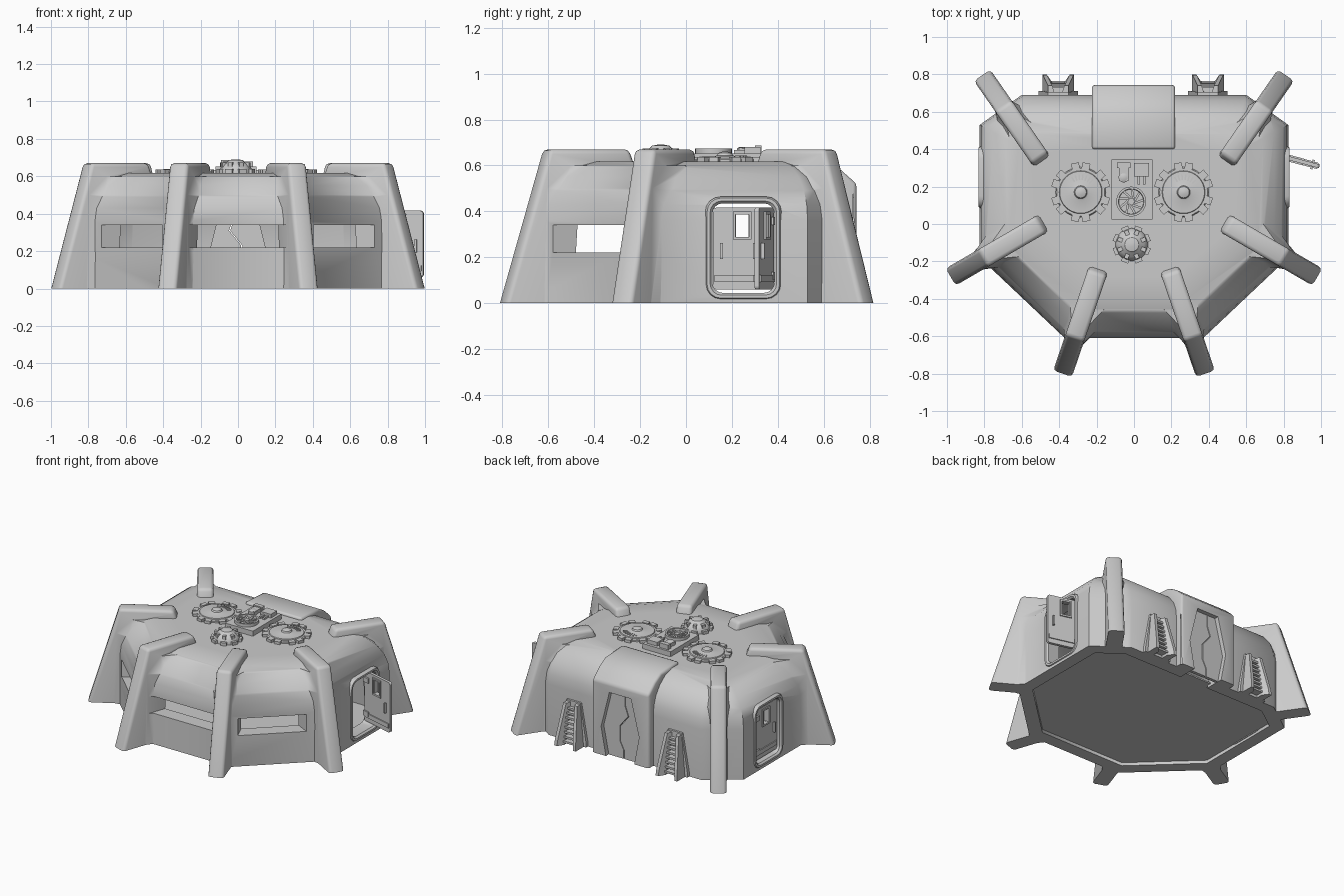
import bpy, bmesh, math
from math import sin, cos, pi
from mathutils import Matrix, Vector

if "Cube" in bpy.data.objects:
    bpy.data.objects.remove(bpy.data.objects["Cube"], do_unlink=True)

GREY = bpy.data.materials.new("concrete_grey")
GREY.use_nodes = True
GREY.diffuse_color = (0.6, 0.6, 0.6, 1)
for node in GREY.node_tree.nodes:
    if node.type == "BSDF_PRINCIPLED":
        node.inputs["Base Color"].default_value = (0.6, 0.6, 0.6, 1)
        node.inputs["Roughness"].default_value = 0.7


# ---- helpers ----
def loft(name, rings, matrix=None):
    """Skin a list of equal rings and cap both ends."""
    bm = bmesh.new()
    loops = [[bm.verts.new(p) for p in ring] for ring in rings]
    n = len(loops[0])
    for a, b in zip(loops, loops[1:]):
        for i in range(n):
            j = (i + 1) % n
            bm.faces.new((a[i], a[j], b[j], b[i]))
    bm.faces.new(loops[0])
    bm.faces.new(loops[-1])
    if matrix:
        bm.transform(matrix)
    bmesh.ops.recalc_face_normals(bm, faces=bm.faces)
    me = bpy.data.meshes.new(name)
    bm.to_mesh(me)
    bm.free()
    me.materials.append(GREY)
    ob = bpy.data.objects.new(name, me)
    bpy.context.collection.objects.link(ob)
    return ob


def box(name, centre, size, turn=0):
    x, y, z = (s / 2 for s in size)
    rings = [[(-x, -y, h), (x, -y, h), (x, y, h), (-x, y, h)] for h in (-z, z)]
    return loft(name, rings, Matrix.Translation(centre) @ Matrix.Rotation(turn, 4, "Z"))


def lathe(name, profile, centre, sides=24):
    rings = [[(r * cos(2 * pi * i / sides), r * sin(2 * pi * i / sides), z)
              for i in range(sides)] for r, z in profile]
    return loft(name, rings, Matrix.Translation(centre))


def apply(ob, kind, **settings):
    mod = ob.modifiers.new(kind.lower(), kind)
    for key, value in settings.items():
        setattr(mod, key, value)
    bpy.context.view_layer.objects.active = ob
    bpy.ops.object.modifier_apply(modifier=mod.name)


def combine(ob, tool, operation):
    apply(ob, "BOOLEAN", object=tool, operation=operation, solver="EXACT")
    bpy.data.objects.remove(tool, do_unlink=True)


def smooth(ob, degrees=38):
    bpy.ops.object.select_all(action="DESELECT")
    ob.select_set(True)
    bpy.context.view_layer.objects.active = ob
    bpy.ops.object.shade_smooth_by_angle(angle=math.radians(degrees))


def inset(poly, d, z):
    """Move every edge of a counter-clockwise polygon inward by d."""
    out = []
    for i, p in enumerate(poly):
        a = (p - poly[i - 1]).normalized()
        b = (poly[(i + 1) % len(poly)] - p).normalized()
        na, nb = Vector((-a.y, a.x)), Vector((-b.y, b.x))
        m = (na + nb) / (1 + na.dot(nb))
        out.append((p.x + m.x * d, p.y + m.y * d, z))
    return out


def rounded(hy, hz, r, x):
    """Rounded rectangle in the yz plane."""
    pts = []
    for k, (sy, sz) in enumerate(((1, 1), (-1, 1), (-1, -1), (1, -1))):
        for i in range(5):
            t = (k + i / 4) * pi / 2
            pts.append((x, sy * (hy - r) + r * cos(t), sz * (hz - r) + r * sin(t)))
    return pts


# ---- hollow shell, overlong at the foot and trimmed later ----
FOOT = -0.06
half = [(0.37, -0.61), (0.825, -0.18), (0.825, 0.53), (0.60, 0.69)]
plan = [Vector(p) for p in half] + [Vector((-x, y)) for x, y in reversed(half)]
outer = [(0, FOOT), (0, 0.36), (0.008, 0.43), (0.03, 0.49), (0.075, 0.55), (0.135, 0.595), (0.21, 0.617)]
inner = [(0.24, 0.56), (0.16, 0.5), (0.11, 0.36), (0.085, FOOT)]
shell = loft("bunker_shell", [inset(plan, d, z) for d, z in inner + outer])

# ---- rear porch ----
porch_side = [(0.40, 0.635), (0.60, 0.625), (0.67, 0.585), (0.743, 0.52), (0.743, FOOT),
              (0.62, FOOT), (0.58, 0.48), (0.40, 0.59)]
porch = loft("porch", [[(x, y, z) for y, z in porch_side] for x in (-0.225, 0.22)])
apply(porch, "BEVEL", width=0.015, segments=2)
combine(shell, porch, "UNION")

# ---- buttresses with flared roots ----
fins = [((0.20, -0.27), (0.382, -0.80), 0.38), ((0.51, -0.01), (0.98, -0.283), 0.37),
        ((0.51, 0.36), (0.812, 0.795), 0.33)]
for start, end, wall in fins:
    for side in (1, -1):
        a, b = Vector((side * start[0], start[1])), Vector((side * end[0], end[1]))
        run = b - a
        length = run.length
        place = Matrix.Translation((a.x, a.y, 0)) @ Matrix.Rotation(math.atan2(run.y, run.x), 4, "Z")
        shape = [(length + 0.018, FOOT), (length - 0.2, 0.67), (-0.01, 0.67), (-0.04, 0.59),
                 (wall - 0.18, 0.58), (wall - 0.1, 0.45), (wall - 0.04, FOOT)]
        fin = loft("fin", [[(s, w, z) for s, z in shape] for w in (-0.053, 0.053)], place)
        apply(fin, "BEVEL", width=0.02, segments=2)
        root = [[(s0, -w, z), (s1, -0.045, z), (s1, 0.045, z), (s0, w, z)] for s0, s1, w, z in
                ((wall - 0.09, wall + 0.025, 0.085, FOOT), (wall - 0.13, wall + 0.01, 0.11, 0.5),
                 (wall - 0.22, wall - 0.1, 0.1, 0.6))]
        combine(shell, fin, "UNION")
        combine(shell, loft("fin_root", root, place), "UNION")

# ---- level foot and thin, slightly raised floor ----
combine(shell, box("foot_cutter", (0, 0, -0.1), (3, 3, 0.2)), "DIFFERENCE")
loft("floor", [inset(plan, 0.06, z) for z in (0.022, 0.032)])

# ---- window slots, flared outward ----
for centre, turn, w in (((0, -0.56), 0, 0.23), ((0.543, -0.4), 0.757, 0.205), ((-0.543, -0.4), -0.757, 0.205)):
    slot = [[(-k, y, 0.22), (k, y, 0.22), (k, y, 0.34), (-k, y, 0.34)]
            for y, k in ((-0.12, w + 0.05), (0.16, w - 0.05))]
    place = Matrix.Translation((*centre, 0)) @ Matrix.Rotation(turn, 4, "Z")
    combine(shell, loft("slot_cutter", slot, place), "DIFFERENCE")

# ---- openings for doors ----
MID = Vector((0, 0.25, 0.24))
for side in (1, -1):
    hole = [rounded(0.14, 0.2, 0.05, x) for x in (0.6 * side, 0.95 * side)]
    combine(shell, loft("door_cutter", hole, Matrix.Translation(MID)), "DIFFERENCE")
hexagon = [(-0.11, -0.01), (0.11, -0.01), (0.15, 0.2), (0.085, 0.46), (-0.085, 0.46), (-0.15, 0.2)]
combine(shell, loft("rear_cutter", [[(x, y, z) for x, z in hexagon] for y in (0.45, 0.85)]), "DIFFERENCE")
smooth(shell, 48)

# ---- rear door leaves with a zigzag seam ----
seam = [(-0.02, 0.46), (-0.02, 0.38), (-0.045, 0.31), (0.02, 0.23), (0.02, 0.12), (-0.01, 0.06), (-0.01, 0)]
for side, name in ((1, "rear_door_left"), (-1, "rear_door_right")):
    edge = [(0.11, 0), (0.15, 0.2), (0.085, 0.46)]
    pts = [(side * x, z) for x, z in edge] + [(x + side * 0.003, z) for x, z in seam]
    loft(name, [[(x, y, z) for x, z in pts] for y in (0.69, 0.712)])

# ---- side doors: frame on both, +x leaf open, -x leaf closed ----
for side in (1, -1):
    rings = [rounded(h, v, r, x * side) for h, v, r, x in
             ((0.135, 0.195, 0.045, 0.73), (0.135, 0.195, 0.045, 0.82), (0.145, 0.205, 0.05, 0.832),
              (0.158, 0.218, 0.06, 0.832), (0.166, 0.224, 0.065, 0.82), (0.166, 0.224, 0.065, 0.73))]
    frame = loft("door_frame", rings, Matrix.Translation(MID))
    core = loft("frame_cutter", [rounded(0.135, 0.195, 0.045, x) for x in (0.6 * side, 0.9 * side)],
                Matrix.Translation(MID))
    combine(frame, core, "DIFFERENCE")
    smooth(frame)
    # leaf is modelled along -y from its hinge
    turn = math.radians(75) if side == 1 else 0
    hinge = Vector((0.742 if side == 1 else -0.79, 0.375, 0.238))
    place = Matrix.Translation(hinge) @ Matrix.Rotation(turn, 4, "Z")
    parts = [loft("door_leaf", [rounded(0.128, 0.178, 0.015, x) for x in (-0.01, 0.01)],
                  Matrix.Translation((0, -0.13, 0)))]
    hatch = box("pane_cutter", (0, -0.13, 0.1), (0.1, 0.055, 0.1))
    combine(parts[0], hatch, "DIFFERENCE")
    for face in (-1, 1):
        x = face * 0.013
        for y in (-0.165, -0.095):
            parts.append(box("pane_trim", (x, y, 0.1), (0.01, 0.012, 0.12)))
        for z in (0.045, 0.155):
            parts.append(box("pane_trim", (x, -0.13, z), (0.01, 0.08, 0.012)))
        parts.append(box("door_handle", (face * 0.018, -0.22, -0.01), (0.016, 0.012, 0.07)))
        parts.append(box("door_panel", (x, -0.13, -0.13), (0.008, 0.24, 0.03)))
        for z in (-0.12, 0.12):
            parts.append(box("door_hinge", (x, -0.025, z), (0.016, 0.05, 0.035)))
    for part in parts:
        part.matrix_world = place

# ---- louvred wall vents ----
for cx in (-0.405, 0.395):
    at = Matrix.Translation((cx, 0, 0))
    loft("vent_back", [[(-w, 0.67, z), (w, 0.67, z), (w, y, z), (-w, y, z)] for w, y, z in
                       ((0.105, 0.712, 0), (0.105, 0.712, 0.03), (0.055, 0.705, 0.30))], at)
    for s in (-1, 1):
        loft("vent_rail", [[(s * (a - 0.02), 0.68, z), (s * b, 0.68, z), (s * b, y, z), (s * (b - 0.022), y, z),
                            (s * (a - 0.02), y - 0.04, z)] for a, b, y, z in
                           ((0.055, 0.085, 0.80, 0), (0.053, 0.082, 0.797, 0.04), (0.04, 0.055, 0.74, 0.29))], at)
    for i in range(8):
        t = i / 8
        box("vent_slat", (cx, 0.735 - 0.025 * t, 0.025 + 0.26 * t), (0.11 - 0.06 * t, 0.06 - 0.03 * t, 0.014))

# ---- low round roof hatches with clamps grouped in pairs round the rim ----
for cx in (-0.285, 0.265):
    at = Vector((cx, 0.17, 0.61))
    smooth(lathe("roof_hatch", [(0.134, 0), (0.134, 0.016), (0.128, 0.022), (0.115, 0.022), (0.112, 0.028),
                                (0.045, 0.03), (0.035, 0.034), (0.03, 0.044), (0.012, 0.05)], at, 32))
    for i in range(12):
        a = 2 * pi * (i + 0.5 + 0.12 * (-1) ** i) / 12
        out = Vector((cos(a), sin(a), 0))
        box("hatch_clamp", at + out * 0.142 + Vector((0, 0, 0.012)), (0.034, 0.042, 0.028), a)
    for i in range(7):
        a = 0.25 * pi + i * 0.22
        box("hatch_rib", at + Vector((0.08 * cos(a), 0.08 * sin(a), 0.03)), (0.03, 0.008, 0.006), a)

# ---- roof machinery with fan ----
box("machinery_base", (-0.01, 0.185, 0.628), (0.22, 0.32, 0.05))
fan = Vector((-0.015, 0.12, 0.652))
smooth(lathe("fan_ring", [(0.08, 0), (0.08, 0.022), (0.068, 0.022), (0.066, 0.004)], fan, 28))
lathe("fan_hub", [(0.018, 0), (0.018, 0.02)], fan, 12)
for i in range(9):
    a = 2 * pi * i / 9
    box("fan_blade", fan + Vector((0.042 * cos(a), 0.042 * sin(a), 0.012)), (0.05, 0.012, 0.005), a + 0.35)
smooth(lathe("motor", [(0.028, 0), (0.028, 0.024), (0.018, 0.03)], (-0.055, 0.25, 0.65), 16))
box("motor_body", (-0.055, 0.27, 0.664), (0.05, 0.08, 0.028))
box("motor_cap", (-0.055, 0.315, 0.668), (0.07, 0.03, 0.036))
box("control_box", (0.04, 0.29, 0.665), (0.08, 0.07, 0.03))
for x in (0.025, 0.055):
    box("control_pipe", (x, 0.235, 0.66), (0.014, 0.05, 0.014))

# ---- sensor dome ----
at = Vector((-0.012, -0.11, 0.61))
smooth(lathe("sensor_dome", [(0.088, 0), (0.088, 0.016), (0.082, 0.036), (0.066, 0.056), (0.045, 0.068),
                             (0.038, 0.076), (0.012, 0.081)], at, 20))
for i in range(8):
    a = 2 * pi * (i + 0.5) / 8
    out = Vector((cos(a), sin(a), 0))
    box("dome_foot", at + out * 0.088 + Vector((0, 0, 0.014)), (0.028, 0.04, 0.028), a)
    box("dome_lens", at + out * 0.068 + Vector((0, 0, 0.05)), (0.026, 0.022, 0.026), a)
